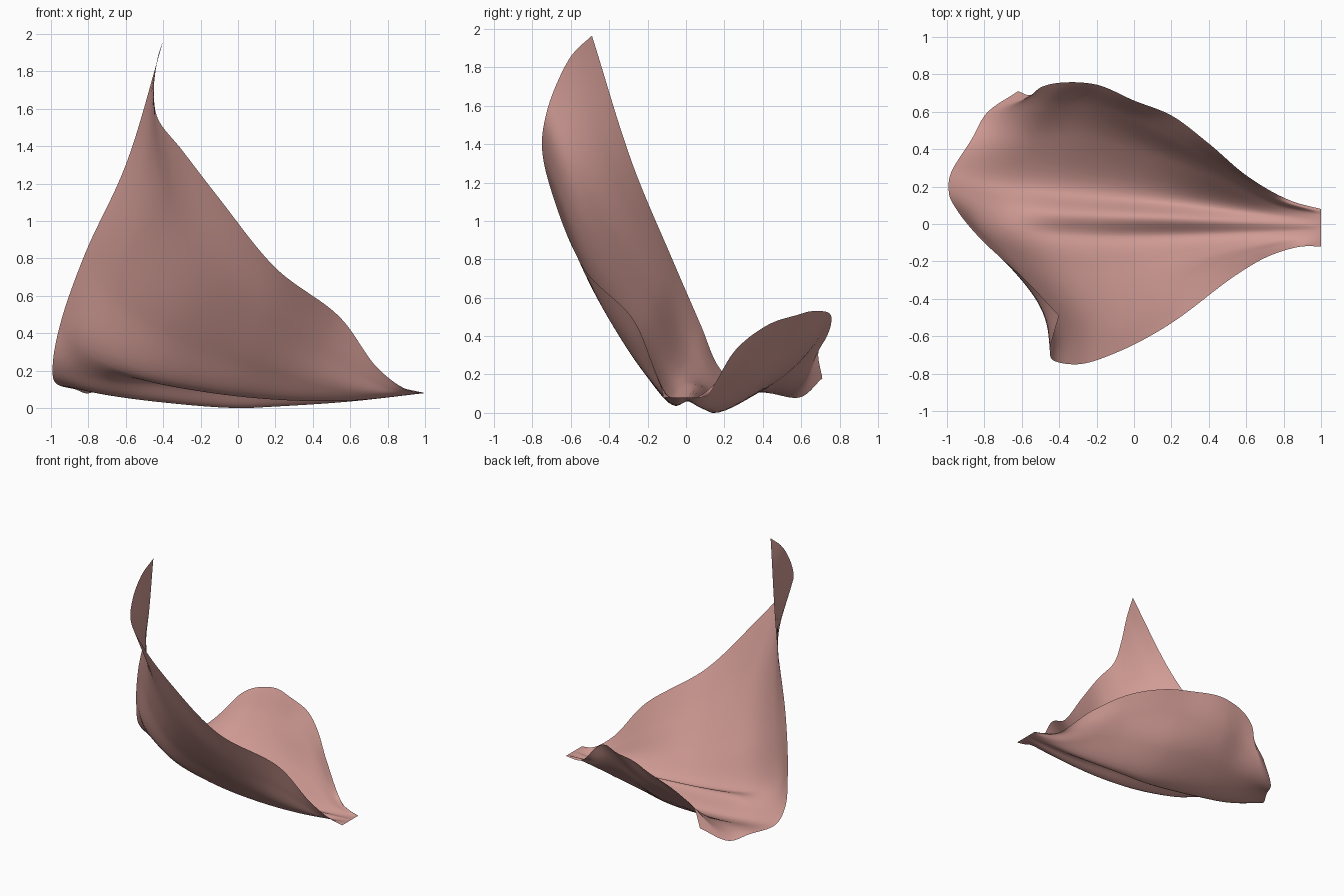
import bpy
from mathutils import Vector

if "Cube" in bpy.data.objects:
    bpy.data.objects.remove(bpy.data.objects["Cube"])


def knots_and_tangents(pts):
    """Centripetal spline knots with finite-difference tangents."""
    t = [0.0]
    for a, b in zip(pts, pts[1:]):
        t.append(t[-1] + max((b - a).length, 1e-5) ** 0.6)
    slope = [(pts[i + 1] - pts[i]) / (t[i + 1] - t[i]) for i in range(len(pts) - 1)]
    tan = [slope[0]]
    for i in range(1, len(pts) - 1):
        h0, h1 = t[i] - t[i - 1], t[i + 1] - t[i]
        tan.append((slope[i - 1] * h1 + slope[i] * h0) / (h0 + h1))
    tan.append(slope[-1])
    return t, tan


def hermite(p, q, m, n, h, u):
    return (p * (2*u**3 - 3*u**2 + 1) + m * (h * (u**3 - 2*u**2 + u))
            + q * (3*u**2 - 2*u**3) + n * (h * (u**3 - u**2)))


def per_segment(pts, k):
    """k samples on every span, so columns stay aligned."""
    t, m = knots_and_tangents(pts)
    out = [hermite(pts[i], pts[i+1], m[i], m[i+1], t[i+1] - t[i], j / k)
           for i in range(len(pts) - 1) for j in range(k)]
    return out + [pts[-1]]


def by_length(pts, n):
    """n + 1 samples evenly spaced along the curve."""
    fine = per_segment(pts, 40)
    d = [0.0]
    for a, b in zip(fine, fine[1:]):
        d.append(d[-1] + (b - a).length)
    out, i = [], 0
    for s in range(n + 1):
        goal = d[-1] * s / n
        while i < len(d) - 2 and d[i + 1] < goal:
            i += 1
        out.append(fine[i].lerp(fine[i + 1], (goal - d[i]) / max(d[i + 1] - d[i], 1e-9)))
    return out


# Lengthwise ribs, from the narrow stem end to the broad rear edge
tall_edge = [(1, -.12, .08), (.9, -.12, .1), (.75, -.16, .21), (.55, -.27, .48),
             (.2, -.53, .75), (-.1, -.69, 1.12), (-.3, -.75, 1.38),
             (-.43, -.73, 1.55), (-.45, -.68, 1.7), (-.43, -.59, 1.87), (-.4, -.49, 1.965)]
tall_upper = [(1, -.09, .08), (.8, -.11, .11), (.5, -.21, .28), (.1, -.42, .52),
              (-.25, -.55, .87), (-.45, -.49, 1.12), (-.54, -.38, 1.27), (-.6, -.28, 1.3)]
tall_lower = [(1, -.06, .08), (.7, -.1, .08), (.3, -.18, .16), (0, -.24, .25),
              (-.4, -.26, .42), (-.65, -.18, .61), (-.82, -.08, .82)]
front_trough = [(1, -.03, .08), (.6, -.05, .04), (.2, -.065, .045), (-.2, -.07, .09),
                (-.55, -.05, .17), (-.83, .01, .32), (-.95, .08, .45)]
ridge = [(1, -.01, .08), (.6, .01, .06), (.2, .03, .09), (-.2, .045, .12),
         (-.45, .06, .145), (-.7, .1, .15), (-.9, .15, .2), (-.99, .17, .24)]
back_trough = [(1, .02, .08), (.6, .07, .035), (.2, .12, .008), (0, .14, 0),
               (-.4, .18, .03), (-.75, .22, .08), (-.98, .27, .14)]
low_middle = [(1, .05, .08), (.75, .1, .08), (.4, .25, .17), (0, .4, .16),
              (-.35, .46, .16), (-.65, .44, .13), (-.87, .45, .1)]
low_upper = [(1, .065, .08), (.75, .14, .14), (.4, .35, .32), (0, .56, .36),
             (-.3, .64, .33), (-.5, .62, .28), (-.65, .61, .19), (-.79, .59, .08)]
low_edge = [(1, .08, .08), (.85, .12, .1), (.6, .26, .33), (.4, .43, .46), (.2, .58, .51),
            (0, .66, .53), (-.2, .745, .52), (-.4, .755, .46), (-.5, .73, .39),
            (-.55, .69, .32), (-.62, .71, .18)]

# Sheet lofted across the ribs
ROWS, SUB = 90, 8
ribs = [by_length([Vector(p) for p in rib], ROWS) for rib in
        (tall_edge, tall_upper, tall_lower, front_trough, ridge,
         back_trough, low_middle, low_upper, low_edge)]
rows = [per_segment([rib[i] for rib in ribs], SUB) for i in range(ROWS + 1)]
w = len(rows[0])
verts = [p for row in rows for p in row]
faces = [(i*w + j, i*w + j + 1, (i+1)*w + j + 1, (i+1)*w + j)
         for i in range(ROWS) for j in range(w - 1)]
# Upper, hollow side carries the outward normals
mesh = bpy.data.meshes.new("petal")
mesh.from_pydata(verts, [], [f[::-1] for f in faces])
mesh.update()
if sum(p.normal.z * p.area for p in mesh.polygons) < 0:
    mesh.flip_normals()
petal = bpy.data.objects.new("petal", mesh)
bpy.context.collection.objects.link(petal)

# Stand on the ground
low = min(v.co.z for v in mesh.vertices)
for v in mesh.vertices:
    v.co.z -= low

# Single dusty pink colour, smooth shading
pink = bpy.data.materials.new("dusty pink")
pink.diffuse_color = (.64, .33, .30, 1)
pink.use_nodes = True
pink.node_tree.nodes["Principled BSDF"].inputs["Base Color"].default_value = pink.diffuse_color
mesh.materials.append(pink)
mesh.polygons.foreach_set("use_smooth", [True] * len(mesh.polygons))
mesh.update()
